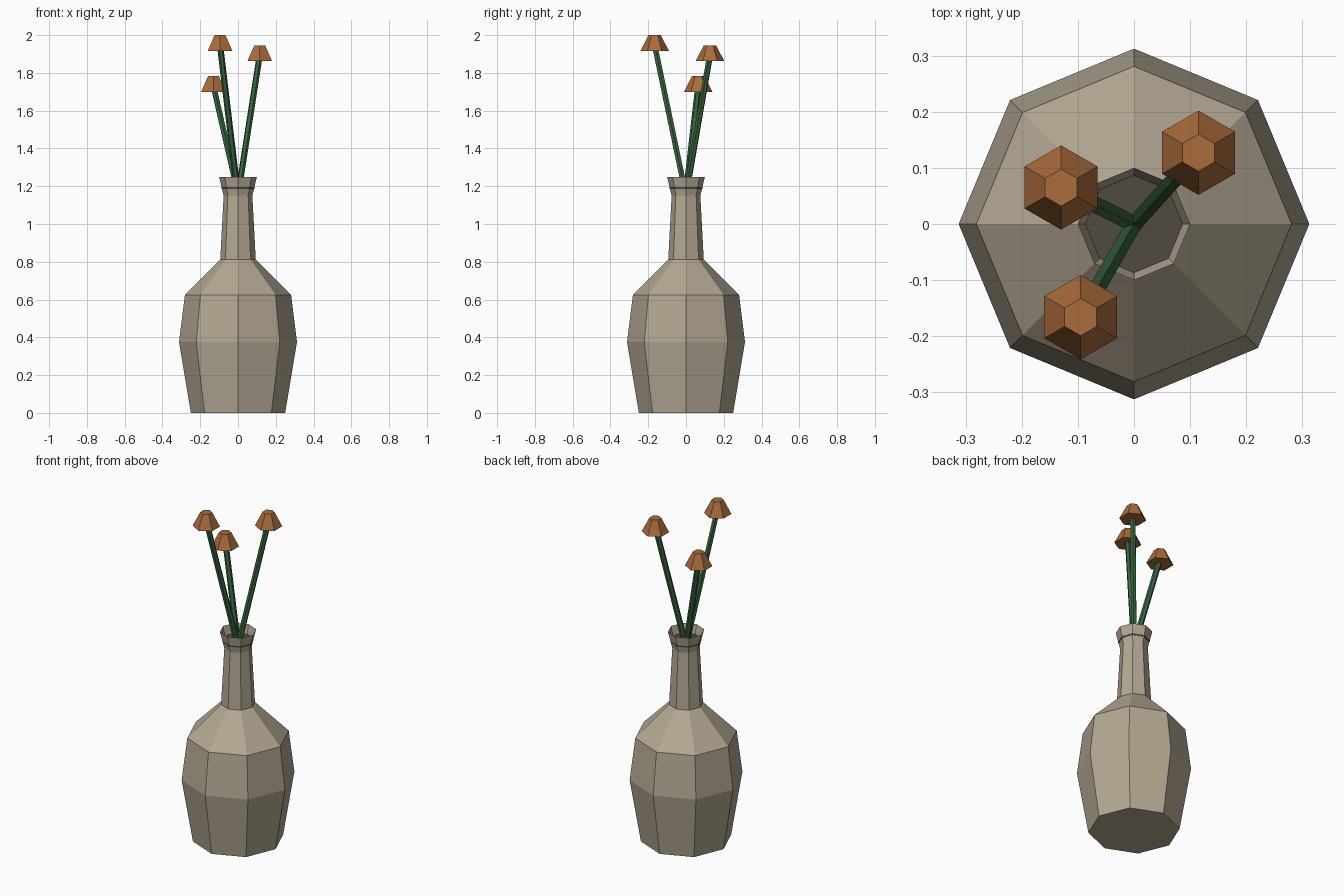
import bpy, bmesh, math
from mathutils import Vector

if "Cube" in bpy.data.objects:
    bpy.data.objects.remove(bpy.data.objects["Cube"])


def material(name, rgb):
    m = bpy.data.materials.new(name)
    m.diffuse_color = (*rgb, 1)
    m.use_nodes = True
    m.node_tree.nodes["Principled BSDF"].inputs["Base Color"].default_value = m.diffuse_color
    return m


def finish(name, bm, mat):
    me = bpy.data.meshes.new(name)
    bm.to_mesh(me)
    bm.free()
    me.materials.append(mat)
    ob = bpy.data.objects.new(name, me)
    bpy.context.collection.objects.link(ob)
    return ob


def lathe(name, profile, sides, mat, start=0.0, center=(0, 0, 0), cap_top=True):
    """Faceted solid of revolution from (radius, height) points."""
    bm = bmesh.new()
    c = Vector(center)
    rings = []
    for r, z in profile:
        angles = [start + 2 * math.pi * i / sides for i in range(sides)]
        rings.append([bm.verts.new(c + Vector((r * math.cos(a), r * math.sin(a), z))) for a in angles])
    for low, high in zip(rings, rings[1:]):
        for i in range(sides):
            j = (i + 1) % sides
            bm.faces.new((low[i], low[j], high[j], high[i]))
    bm.faces.new(rings[0][::-1])
    if cap_top:
        bm.faces.new(rings[-1])
    return finish(name, bm, mat)


def rod(name, a, b, radius, sides, mat):
    a, b = Vector(a), Vector(b)
    bm = bmesh.new()
    bmesh.ops.create_cone(bm, cap_ends=True, segments=sides, radius1=radius,
                          radius2=radius, depth=(b - a).length)
    ob = finish(name, bm, mat)
    ob.location = (a + b) / 2
    ob.rotation_euler = (b - a).to_track_quat('Z', 'Y').to_euler()
    return ob


clay = material("clay", (0.45, 0.39, 0.29))
dark = material("dark_inside", (0.08, 0.07, 0.055))
green = material("stem_green", (0.04, 0.13, 0.05))
orange = material("petal_orange", (0.40, 0.15, 0.045))

# Octagonal vase body, neck and flared lip
lathe("vase", [(0.25, 0), (0.3125, 0.375), (0.281, 0.625), (0.094, 0.8125),
               (0.076, 1.15), (0.1, 1.25), (0.087, 1.195)], 8, clay, cap_top=False)

# Dark floor just inside the mouth
lathe("vase_mouth", [(0.086, 1.185), (0.087, 1.195)], 8, dark)

# Stems with hexagonal flower heads: x, y, base height of head
heads = [(-0.095, -0.166, 1.917), (0.115, 0.127, 1.863), (-0.13, 0.065, 1.70)]
for n, (x, y, z) in enumerate(heads, 1):
    rod(f"stem_{n}", (x * 0.05, y * 0.05, 1.19), (x, y, z + 0.03), 0.0165, 6, green)
    lathe(f"flower_{n}", [(0.075, 0), (0.033, 0.083)], 6, orange,
          start=math.pi / 2, center=(x, y, z))
